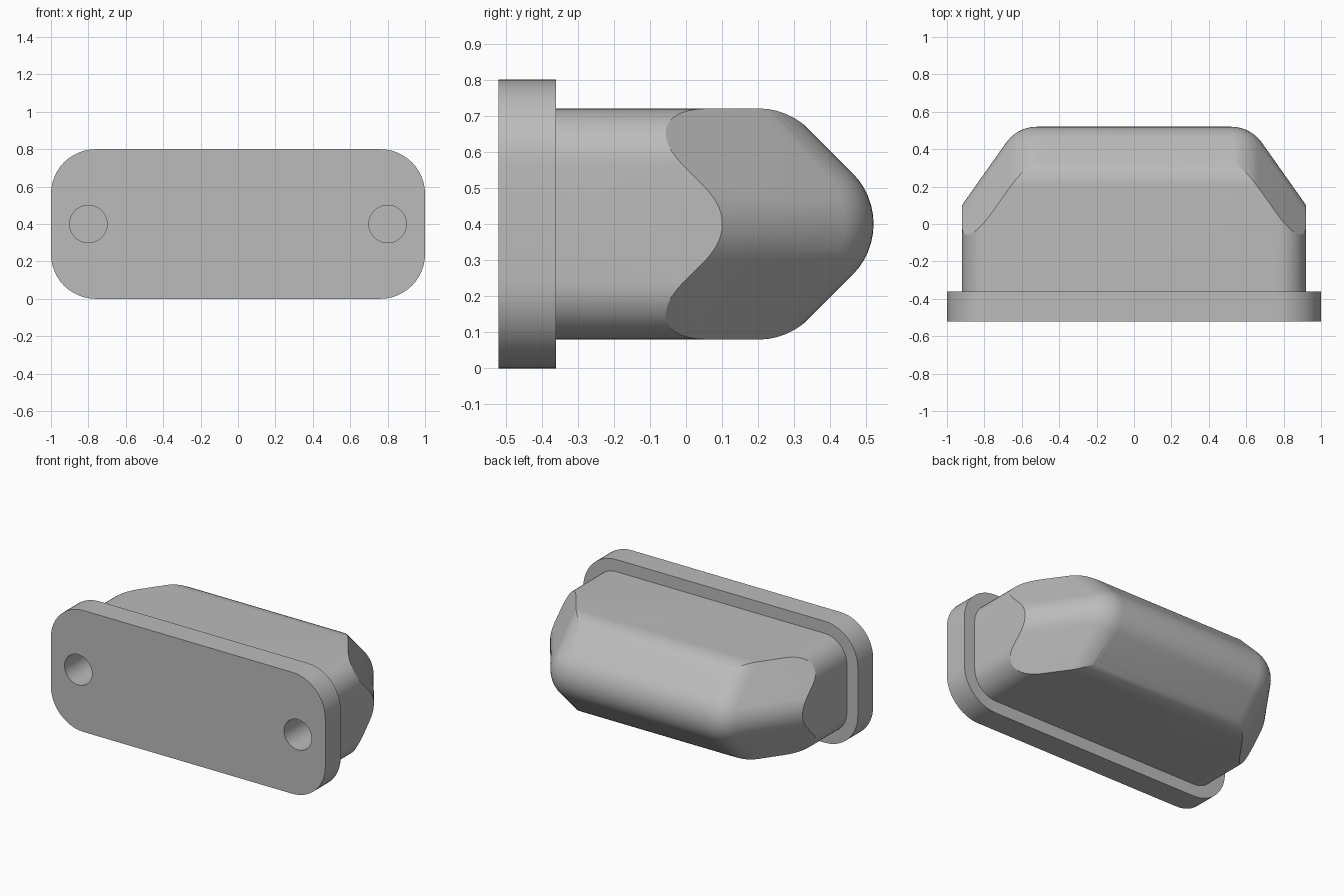
import bpy
import bmesh
from math import sin, cos, pi, radians, sqrt
from mathutils import Vector

default = bpy.data.objects.get("Cube")
if default:
    bpy.data.objects.remove(default, do_unlink=True)

MID = 0.4      # height of the centre line
BALL = 0.2     # fillet radius of the wedge
STEPS = 48     # segments per full turn

grey = bpy.data.materials.new("plain_grey")
grey.use_nodes = True
colour = (0.5, 0.5, 0.5, 1)
grey.diffuse_color = colour
grey.node_tree.nodes["Principled BSDF"].inputs["Base Color"].default_value = colour


def hull(name, points):
    """Solid wrapped tightly around a cloud of points."""
    bm = bmesh.new()
    for p in points:
        bm.verts.new(p)
    bmesh.ops.remove_doubles(bm, verts=bm.verts, dist=1e-5)
    res = bmesh.ops.convex_hull(bm, input=bm.verts)
    loose = [g for g in res["geom_interior"] if isinstance(g, bmesh.types.BMVert)]
    bmesh.ops.delete(bm, geom=loose, context="VERTS")
    bmesh.ops.dissolve_limit(bm, angle_limit=radians(0.1), verts=bm.verts, edges=bm.edges)
    bmesh.ops.recalc_face_normals(bm, faces=bm.faces)
    mesh = bpy.data.meshes.new(name)
    bm.to_mesh(mesh)
    bm.free()
    mesh.materials.append(grey)
    obj = bpy.data.objects.new(name, mesh)
    bpy.context.collection.objects.link(obj)
    return obj


def circle(r):
    return [(r * cos(2 * pi * i / STEPS), r * sin(2 * pi * i / STEPS)) for i in range(STEPS)]


def rounded_block(name, half_w, half_h, r, y0, y1):
    return hull(name, [(sx * (half_w - r) + a, y, MID + sz * (half_h - r) + b)
                       for sx in (-1, 1) for sz in (-1, 1)
                       for y in (y0, y1) for a, b in circle(r)])


def sphere(centre, r):
    """Points of a sphere whose poles lie along x."""
    rings = STEPS // 2
    return [Vector(centre) + Vector((r * cos(pi * k / rings), a, b))
            for k in range(rings + 1) for a, b in circle(r * sin(pi * k / rings))]


def combine(target, tool, operation):
    mod = target.modifiers.new("cut", "BOOLEAN")
    mod.operation = operation
    mod.solver = "EXACT"
    mod.object = tool
    bpy.context.view_layer.objects.active = target
    bpy.ops.object.modifier_apply(modifier=mod.name)
    bpy.data.objects.remove(tool, do_unlink=True)


# Nose: rounded block trimmed by two wedge shapes
block = rounded_block("mounting_block", 0.92, 0.32, 0.16, -0.44, 0.6)

# Hipped wedge with rounded ridges, running far past the block
reach = 1.0
ridge_x, ridge_y = 0.52, 0.32
cloud = []
for side in (-1, 1):
    cloud += sphere((side * ridge_x, ridge_y, MID), BALL)
    cloud += sphere((side * (ridge_x + reach * sqrt(0.5)), ridge_y - reach, MID), BALL)
    for up in (-1, 1):
        cloud += sphere((side * ridge_x, ridge_y - reach, MID + up * reach), BALL)
combine(block, hull("hip_cutter", cloud), "INTERSECT")

# Long side profile that rounds the top and bottom shoulders
r = BALL + 0.0005
profile = [(y + a, MID + z + b)
           for y, z in ((-0.6, -0.12), (-0.6, 0.12), (0.2, -0.12), (0.2, 0.12), (0.32, 0))
           for a, b in circle(r)]
combine(block, hull("shoulder_cutter", [(x, y, z) for x in (-1.2, 1.2) for y, z in profile]),
        "INTERSECT")

# Flange plate
combine(block, rounded_block("flange", 1.0, 0.4, 0.24, -0.52, -0.36), "UNION")

# Blind screw holes
for side in (-1, 1):
    drill = hull("drill", [(side * 0.8 + a, y, MID + b)
                           for y in (-0.7, -0.12) for a, b in circle(0.1)])
    combine(block, drill, "DIFFERENCE")

# Smooth the fillets, keep real edges crisp
bpy.ops.object.select_all(action="DESELECT")
block.select_set(True)
bpy.context.view_layer.objects.active = block
bpy.ops.object.shade_smooth_by_angle(angle=radians(20))
